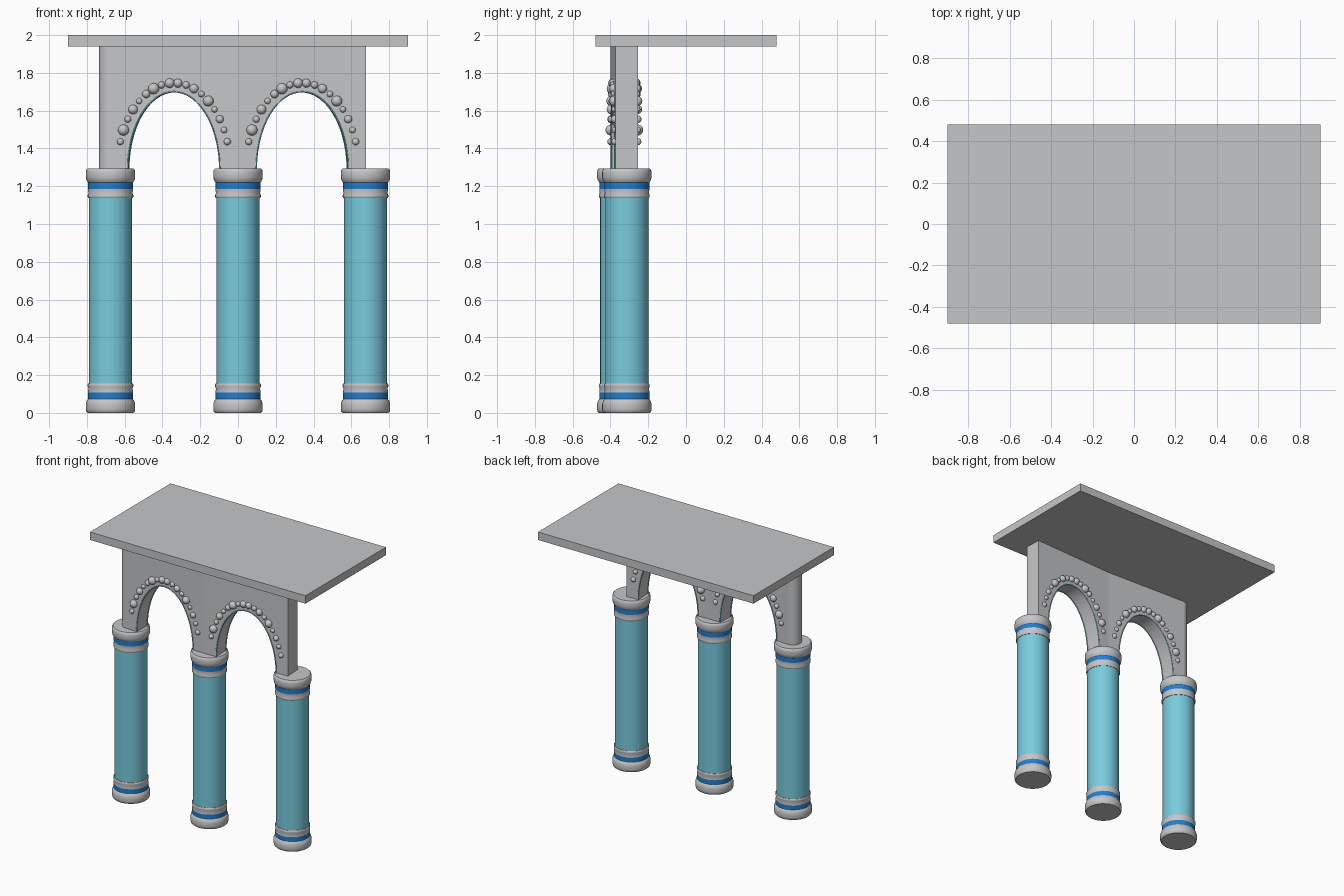
import bpy, bmesh, math
from mathutils import Vector, Matrix

if "Cube" in bpy.data.objects:
    bpy.data.objects.remove(bpy.data.objects["Cube"])


def material(name, rgb):
    m = bpy.data.materials.new(name)
    m.diffuse_color = (*rgb, 1)
    m.use_nodes = True
    m.node_tree.nodes["Principled BSDF"].inputs["Base Color"].default_value = m.diffuse_color
    return m


STONE = material("pale grey stone", (0.56, 0.565, 0.575))
TEAL = material("light teal", (0.19, 0.60, 0.73))
BLUE = material("strong blue", (0.015, 0.21, 0.62))

FLOOR, TOP = 1.29, 1.94          # wall bottom and top
HALF = 0.06                      # half the wall thickness
COLUMNS = [Vector((-0.675, -0.313, 0)), Vector((0, -0.34, 0)), Vector((0.675, -0.313, 0))]


def finish(bm, name, mats, smooth=True):
    bmesh.ops.recalc_face_normals(bm, faces=bm.faces)
    mesh = bpy.data.meshes.new(name)
    bm.to_mesh(mesh)
    bm.free()
    for m in mats:
        mesh.materials.append(m)
    obj = bpy.data.objects.new(name, mesh)
    bpy.context.collection.objects.link(obj)
    if smooth:
        bpy.ops.object.select_all(action='DESELECT')
        obj.select_set(True)
        bpy.context.view_layer.objects.active = obj
        bpy.ops.object.shade_smooth_by_angle(angle=math.radians(35))
    return obj


def lathe(name, profile, mat, at, sides=40):
    """Closed solid turned from (radius, z) points, capped at both ends."""
    bm = bmesh.new()
    rings = [[bm.verts.new((at.x + r * math.cos(2 * math.pi * i / sides),
                            at.y + r * math.sin(2 * math.pi * i / sides), z))
              for i in range(sides)] for r, z in profile]
    for a, b in zip(rings, rings[1:]):
        for i in range(sides):
            j = (i + 1) % sides
            bm.faces.new((a[i], a[j], b[j], b[i]))
    bm.faces.new(rings[0])
    bm.faces.new(rings[-1])
    return finish(bm, name, [mat])


# Columns: the foot and the head share mirrored profiles
DRUM = [(0.122, 0), (0.128, 0.006), (0.131, 0.02), (0.131, 0.045), (0.127, 0.062), (0.119, 0.073)]
BAND = [(0.119, 0.071), (0.119, 0.108)]
COLLAR = [(0.119, 0.106), (0.119, 0.112), (0.117, 0.128), (0.121, 0.142), (0.121, 0.150), (0.117, 0.156)]


def column(at):
    lathe("column_shaft", [(0.114, 0.15), (0.114, 1.145)], TEAL, at)
    for end, flip in (("base", False), ("capital", True)):
        for part, profile, mat in (("drum", DRUM, STONE), ("band", BAND, BLUE), ("collar", COLLAR, STONE)):
            pts = [(r, FLOOR + 0.003 - z) for r, z in profile] if flip else profile
            lathe(f"{end}_{part}", pts, mat, at)


for c in COLUMNS:
    column(c)

# Arched wall bays, each running from one column to the next
STEPS = 40
BEADS = [0.018, 0.029, 0.018, 0.025, 0.016, 0.021, 0.029, 0.018, 0.025,
         0.023, 0.019, 0.024, 0.017, 0.028, 0.016, 0.021, 0.017, 0.019]


def ellipse(mid, a, b, angle):
    return mid - a * math.cos(angle), FLOOR + b * math.sin(angle)


def bay(start, end):
    length = (end - start).length
    along = (end - start) / length
    across = Vector((-along.y, along.x, 0))
    mid = length / 2

    def place(s, t, z):
        return start + along * s + across * t + Vector((0, 0, z))

    arch = [ellipse(mid, 0.243, 0.41, math.pi * i / STEPS) for i in range(STEPS + 1)]

    # wall with the arch cut out of its outline
    outline = [(0, FLOOR)] + arch + [(length, FLOOR), (length, TOP), (0, TOP)]
    bm = bmesh.new()
    front = [bm.verts.new(place(s, -HALF, z)) for s, z in outline]
    back = [bm.verts.new(place(s, HALF, z)) for s, z in outline]
    n = len(outline)
    for i in range(n):
        j = (i + 1) % n
        bm.faces.new((front[i], front[j], back[j], back[i]))
    bm.faces.new(front)
    bm.faces.new(back)
    finish(bm, "arched_wall", [STONE])

    for side in (-HALF, HALF):
        # thin trim around the arch edge
        curve = bpy.data.curves.new("arch_trim", 'CURVE')
        curve.dimensions = '3D'
        curve.bevel_depth = 0.004
        curve.bevel_resolution = 1
        line = curve.splines.new('POLY')
        line.points.add(len(arch) - 1)
        for p, (s, z) in zip(line.points, arch):
            p.co = (*place(s, side, z), 1)
        curve.materials.append(TEAL)
        bpy.context.collection.objects.link(bpy.data.objects.new("arch_trim", curve))

        # beads strung above the arch, half sunk in the wall
        bm = bmesh.new()
        for i, r in enumerate(BEADS):
            angle = math.radians(18.6 + i * 142.8 / (len(BEADS) - 1))
            s, z = ellipse(mid, 0.299, 0.457, angle)
            bmesh.ops.create_uvsphere(bm, u_segments=16, v_segments=10, radius=r,
                                      matrix=Matrix.Translation(place(s, side, z)))
        finish(bm, "arch_beads", [STONE])


for a, b in zip(COLUMNS, COLUMNS[1:]):
    bay(a, b)
    # round post at the start of each bay
    lathe("round_post", [(HALF, FLOOR), (HALF, TOP)], STONE, a, 32)

# Flat roof slab
bm = bmesh.new()
bmesh.ops.create_cube(bm, size=1, matrix=Matrix.Translation((0, 0, 1.97)) @ Matrix.Diagonal((1.8, 0.96, 0.06, 1)))
finish(bm, "roof_slab", [STONE], smooth=False)
